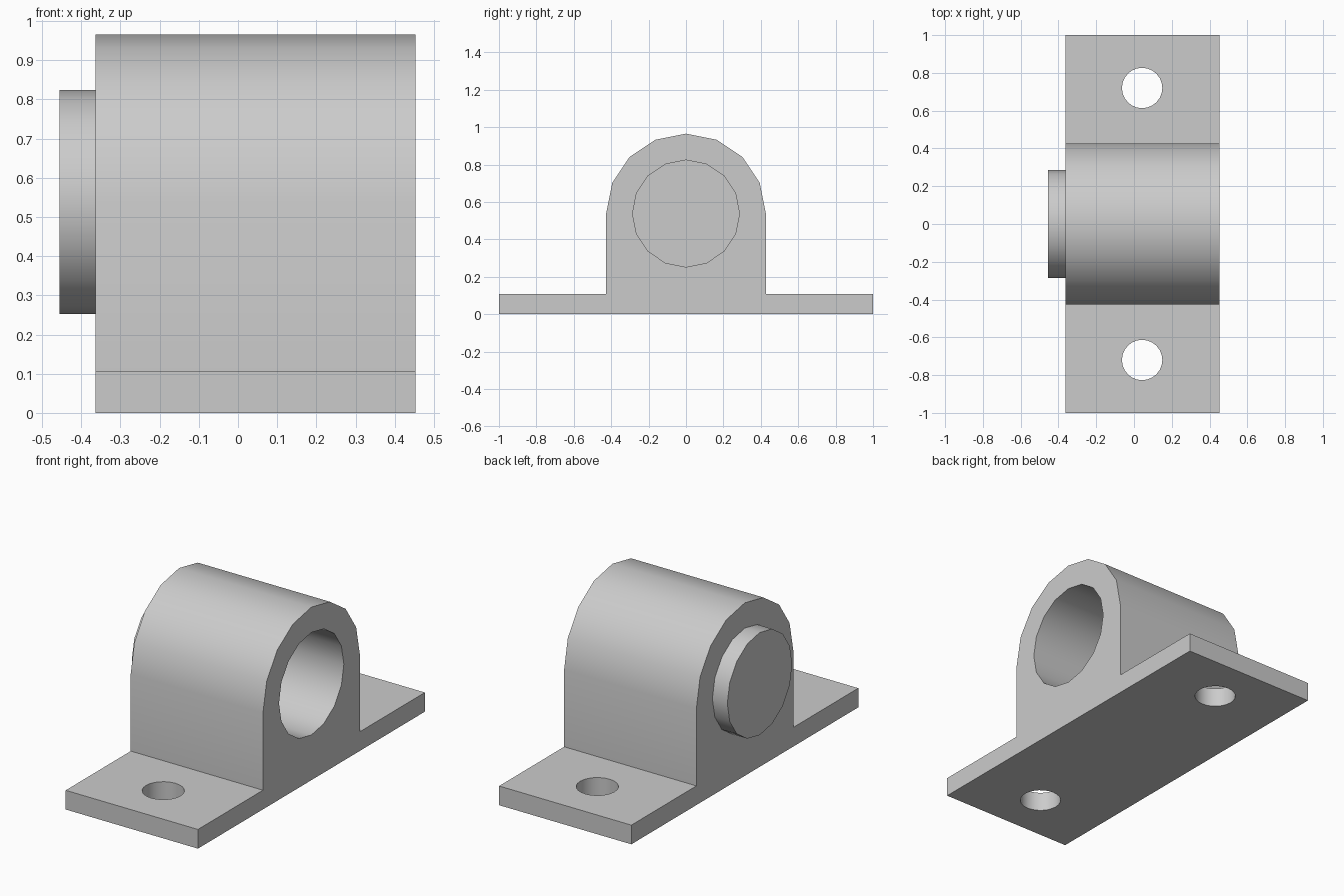
import bpy, bmesh, math
from mathutils import Matrix

if "Cube" in bpy.data.objects:
    bpy.data.objects.remove(bpy.data.objects["Cube"])

X0, X1 = -0.363, 0.453        # housing ends
CAP_X = -0.455                # outer face of end cap
CZ, R_OUT, R_BORE = 0.538, 0.427, 0.286
BASE_H, HOLE_X, HOLE_Y, HOLE_R = 0.107, 0.043, 0.72, 0.107

grey = bpy.data.materials.new("light grey")
grey.diffuse_color = (0.6, 0.6, 0.6, 1)
grey.use_nodes = True
grey.node_tree.nodes["Principled BSDF"].inputs["Base Color"].default_value = grey.diffuse_color


def add_object(name, bm):
    bmesh.ops.recalc_face_normals(bm, faces=bm.faces[:])
    mesh = bpy.data.meshes.new(name)
    bm.to_mesh(mesh)
    bm.free()
    mesh.materials.append(grey)
    obj = bpy.data.objects.new(name, mesh)
    bpy.context.collection.objects.link(obj)
    return obj


def extrude_x(name, outline, x0, x1):
    """Extrude a (y, z) outline from x0 to x1."""
    bm = bmesh.new()
    face = bm.faces.new([bm.verts.new((x0, y, z)) for y, z in outline])
    new = bmesh.ops.extrude_face_region(bm, geom=[face])["geom"]
    verts = [g for g in new if isinstance(g, bmesh.types.BMVert)]
    bmesh.ops.translate(bm, verts=verts, vec=(x1 - x0, 0, 0))
    return add_object(name, bm)


def arc(radius, start, steps):
    """Points every 22.5 degrees, as (y, z) about the bore axis."""
    return [(radius * math.cos(start + i * math.pi / 8),
             CZ + radius * math.sin(start + i * math.pi / 8)) for i in range(steps)]


# Housing: mounting flange and arched block in one profile
outline = [(-1, 0), (1, 0), (1, BASE_H), (R_OUT, BASE_H)]
outline += arc(R_OUT, 0, 9)
outline += [(-R_OUT, BASE_H), (-1, BASE_H)]
housing = extrude_x("bearing_housing", outline, X0, X1)

# Bore and bolt hole cutters
cutters = [extrude_x("bore_cutter", arc(R_BORE, 0, 16), X0 - 0.1, X1 + 0.1)]
for side in (-1, 1):
    bm = bmesh.new()
    bmesh.ops.create_cone(bm, cap_ends=True, segments=24, radius1=HOLE_R,
                          radius2=HOLE_R, depth=0.4,
                          matrix=Matrix.Translation((HOLE_X, side * HOLE_Y, 0.05)))
    cutters.append(add_object("bolt_hole_cutter", bm))

for cutter in cutters:
    mod = housing.modifiers.new("cut", "BOOLEAN")
    mod.operation, mod.solver, mod.object = "DIFFERENCE", "EXACT", cutter

# Bake the cuts and drop the cutters
graph = bpy.context.evaluated_depsgraph_get()
baked = bpy.data.meshes.new_from_object(housing.evaluated_get(graph))
housing.modifiers.clear()
housing.data = baked
for cutter in cutters:
    bpy.data.objects.remove(cutter)

# End cap closing the bore
cap = extrude_x("end_cap", arc(R_BORE, 0, 16), CAP_X, X0)

# Smooth the curved walls, keep the corners sharp
for obj in (housing, cap):
    bpy.ops.object.select_all(action="DESELECT")
    obj.select_set(True)
    bpy.context.view_layer.objects.active = obj
    bpy.ops.object.shade_smooth_by_angle(angle=math.radians(30))
